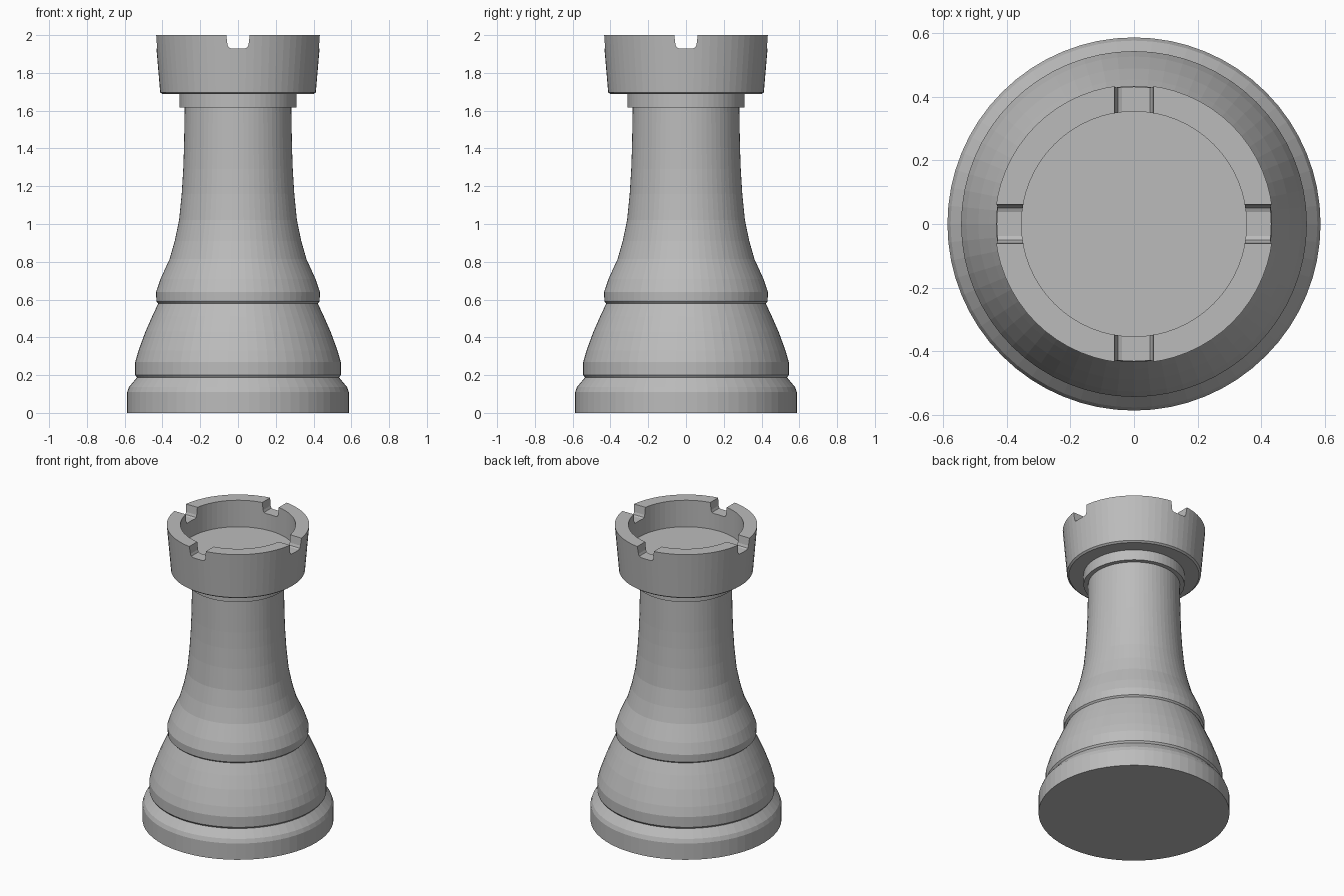
import bpy, bmesh
from math import pi
from mathutils import Matrix

SEGMENTS = 64

if "Cube" in bpy.data.objects:
    bpy.data.objects.remove(bpy.data.objects["Cube"])

# Single grey finish
grey = bpy.data.materials.new("plain_grey")
grey.use_nodes = True
grey.diffuse_color = (0.5, 0.5, 0.5, 1)
grey.node_tree.nodes["Principled BSDF"].inputs["Base Color"].default_value = (0.5, 0.5, 0.5, 1)


def add_object(name, bm):
    bmesh.ops.recalc_face_normals(bm, faces=bm.faces)
    mesh = bpy.data.meshes.new(name)
    bm.to_mesh(mesh)
    bm.free()
    mesh.materials.append(grey)
    obj = bpy.data.objects.new(name, mesh)
    bpy.context.collection.objects.link(obj)
    return obj


def lathe(name, profile):
    """Spin (radius, height) points round z; the ends close on the axis."""
    points = [(0, profile[0][1])] + profile
    if profile[-1][0] > 0:
        points.append((0, profile[-1][1]))
    bm = bmesh.new()
    verts = [bm.verts.new((r, 0, z)) for r, z in points]
    edges = [bm.edges.new(pair) for pair in zip(verts, verts[1:])]
    bmesh.ops.spin(bm, geom=verts + edges, axis=(0, 0, 1), cent=(0, 0, 0),
                   angle=2 * pi, steps=SEGMENTS)
    bmesh.ops.remove_doubles(bm, verts=bm.verts, dist=0.0005)
    return add_object(name, bm)


def notch_cutter(name, angle):
    """Long bar with a rounded, tapering underside."""
    half = [(0.064, 2.05), (0.062, 2.0), (0.056, 1.95), (0.05, 1.935), (0.038, 1.93)]
    outline = half + [(-x, z) for x, z in reversed(half)]
    bm = bmesh.new()
    face = bm.faces.new([bm.verts.new((x, -0.7, z)) for x, z in outline])
    bar = bmesh.ops.extrude_face_region(bm, geom=[face])["geom"]
    bmesh.ops.translate(bm, vec=(0, 1.4, 0),
                        verts=[v for v in bar if isinstance(v, bmesh.types.BMVert)])
    bmesh.ops.rotate(bm, verts=bm.verts, cent=(0, 0, 0), matrix=Matrix.Rotation(angle, 3, "Z"))
    cutter = add_object(name, bm)
    cutter.hide_render = True
    return cutter


# Foot and stacked body sections
lathe("base", [(0.587, 0), (0.587, 0.11), (0.577, 0.137), (0.535, 0.188)])
lathe("lower_body", [(0.535, 0.188), (0.544, 0.2), (0.544, 0.27), (0.527, 0.33),
                     (0.49, 0.43), (0.455, 0.51), (0.422, 0.58)])
lathe("neck", [(0.422, 0.58), (0.432, 0.59), (0.434, 0.64), (0.41, 0.71), (0.362, 0.815),
               (0.335, 0.91), (0.312, 1.02), (0.298, 1.16), (0.29, 1.29), (0.286, 1.4),
               (0.282, 1.62)])
lathe("collar", [(0.31, 1.618), (0.31, 1.692)])

# Hollow head with four notches in its rim
head = lathe("tower_head", [(0.4, 1.688), (0.412, 1.697), (0.438, 2.0),
                            (0.354, 2.0), (0.354, 1.82)])
cutters = [notch_cutter("notch_cutter_front", 0), notch_cutter("notch_cutter_side", pi / 2)]
for cutter in cutters:
    cut = head.modifiers.new("notch", "BOOLEAN")
    cut.operation = "DIFFERENCE"
    cut.solver = "EXACT"
    cut.object = cutter

# Bake the cuts and drop the cutters
graph = bpy.context.evaluated_depsgraph_get()
baked = bpy.data.meshes.new_from_object(head.evaluated_get(graph))
head.modifiers.clear()
head.data = baked
for cutter in cutters:
    bpy.data.objects.remove(cutter)
